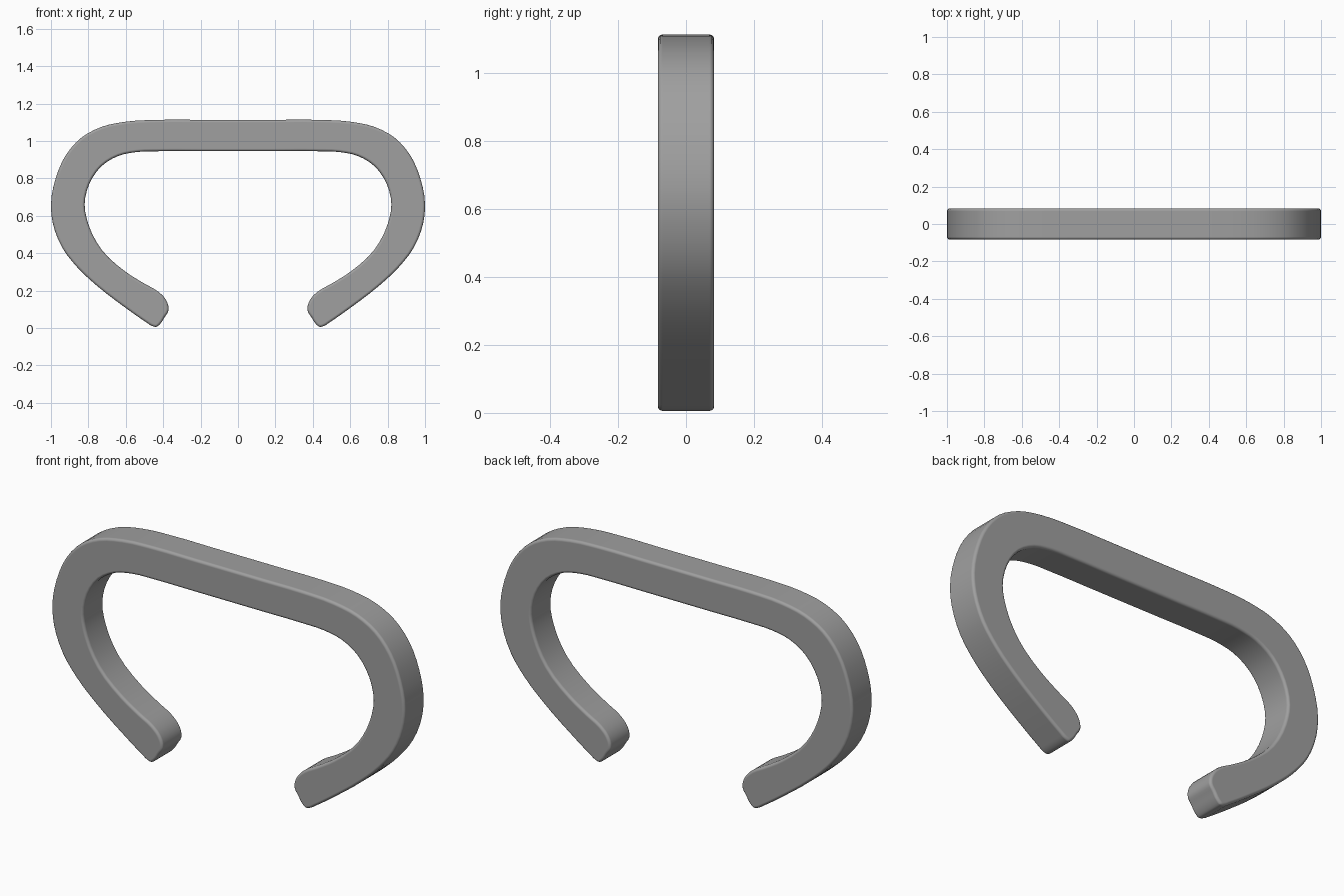
import bpy
import bmesh
import math
from mathutils import Vector

if "Cube" in bpy.data.objects:
    bpy.data.objects.remove(bpy.data.objects["Cube"], do_unlink=True)

HALF_DEPTH = 0.083
EDGE_RADIUS = 0.014

# Half profile of the clip (x, z): outer edge, rounded tip, inner edge
outer = [(0.2, 1.113), (0.42, 1.113), (0.6, 1.103), (0.73, 1.075), (0.837, 1.018),
         (0.92, 0.925), (0.975, 0.8), (1.0, 0.66), (0.99, 0.56), (0.94, 0.43),
         (0.86, 0.325), (0.757, 0.228), (0.6, 0.107), (0.49, 0.03)]
tip = [(0.462, 0.012), (0.437, 0.006), (0.416, 0.022), (0.393, 0.057),
       (0.373, 0.09), (0.373, 0.12), (0.393, 0.162), (0.43, 0.197)]
inner = [(0.5, 0.237), (0.6, 0.3), (0.73, 0.42), (0.8, 0.555), (0.82, 0.66),
         (0.795, 0.77), (0.73, 0.865), (0.64, 0.92), (0.54, 0.941), (0.42, 0.945),
         (0.2, 0.945)]
half = outer + tip + inner
profile = [Vector(p) for p in half] + [Vector((-x, z)) for x, z in reversed(half)]


def smooth_loop(points, steps):
    """Closed curve through the points, with tangents scaled to the spacing."""
    count = len(points)
    result = []
    for i in range(count):
        a, b, c, d = (points[(i + k) % count] for k in (-1, 0, 1, 2))
        la, lb, lc = (b - a).length, (c - b).length, (d - c).length
        tb = ((b - a) / la * lb + (c - b) / lb * la) / (la + lb) * lb
        tc = ((c - b) / lb * lc + (d - c) / lc * lb) / (lb + lc) * lb
        for s in range(steps):
            t = s / steps
            t2, t3 = t * t, t * t * t
            result.append(b * (2 * t3 - 3 * t2 + 1) + tb * (t3 - 2 * t2 + t)
                          + c * (3 * t2 - 2 * t3) + tc * (t3 - t2))
    return result


# Clip body: flat profile extruded through its depth
bm = bmesh.new()
front = bm.faces.new([bm.verts.new((p.x, -HALF_DEPTH, p.y))
                      for p in smooth_loop(profile, 3)])
back = bmesh.ops.extrude_face_region(bm, geom=[front], use_keep_orig=True)
bmesh.ops.translate(bm, vec=(0, 2 * HALF_DEPTH, 0),
                    verts=[v for v in back["geom"] if isinstance(v, bmesh.types.BMVert)])
bmesh.ops.recalc_face_normals(bm, faces=bm.faces)
mesh = bpy.data.meshes.new("open_clip")
bm.to_mesh(mesh)
bm.free()
clip = bpy.data.objects.new("open_clip", mesh)
bpy.context.collection.objects.link(clip)

# Grey material
grey = bpy.data.materials.new("plain grey")
grey.use_nodes = True
color = (0.35, 0.35, 0.35, 1)
grey.diffuse_color = color
grey.node_tree.nodes["Principled BSDF"].inputs["Base Color"].default_value = color
mesh.materials.append(grey)

# Smooth sides and softened front and back edges
bpy.context.view_layer.objects.active = clip
clip.select_set(True)
bpy.ops.object.shade_smooth_by_angle(angle=math.radians(40))
bevel = clip.modifiers.new("soft_edges", "BEVEL")
bevel.width = EDGE_RADIUS
bevel.segments = 3
bevel.limit_method = "ANGLE"
bevel.angle_limit = math.radians(60)
bevel.use_clamp_overlap = False
bevel.harden_normals = True
